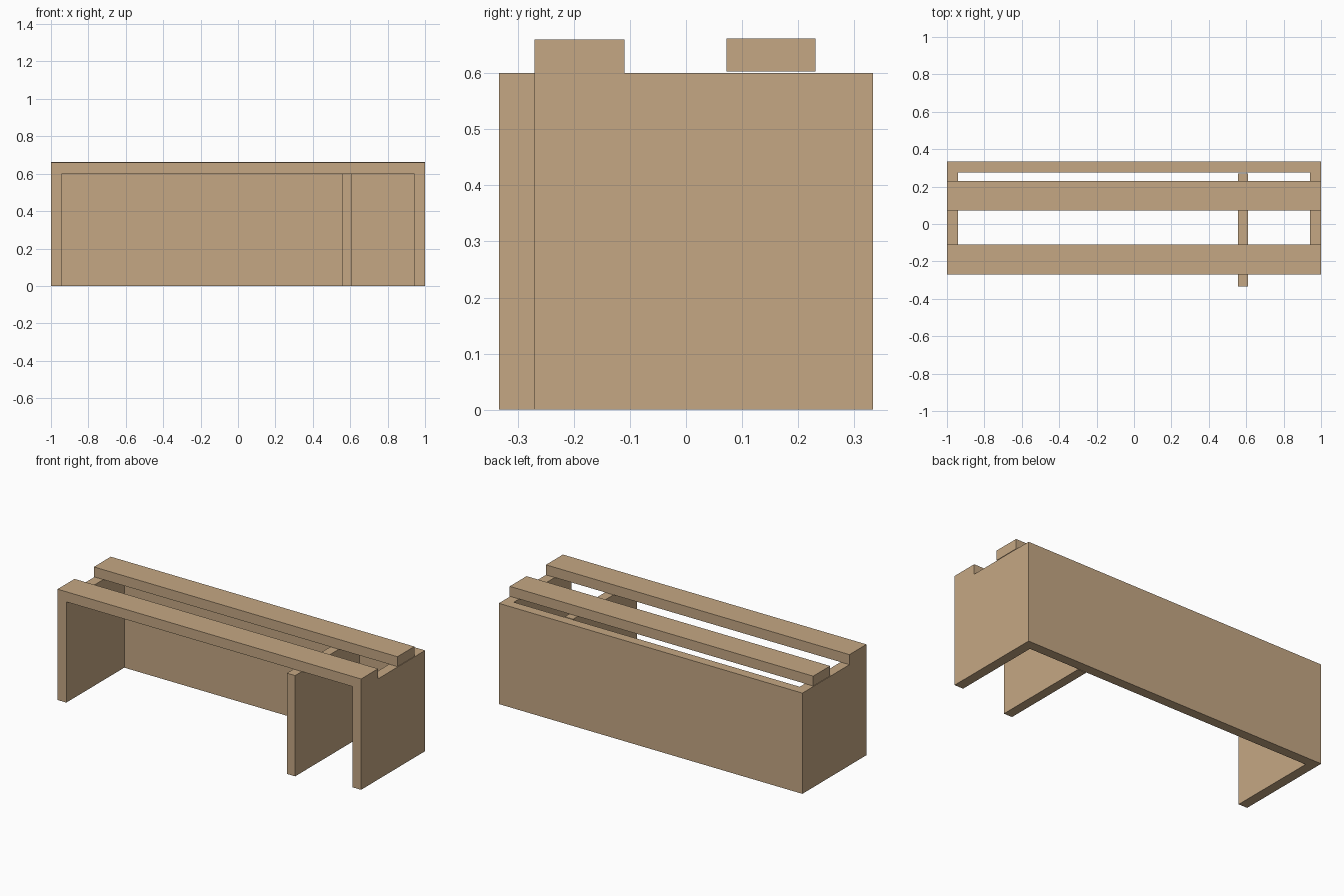
import bpy, bmesh

if "Cube" in bpy.data.objects:
    bpy.data.objects.remove(bpy.data.objects["Cube"])

wood = bpy.data.materials.new("wood")
wood.diffuse_color = (0.56, 0.39, 0.23, 1)
wood.use_nodes = True
wood.node_tree.nodes["Principled BSDF"].inputs["Base Color"].default_value = wood.diffuse_color


def prism(name, outline, z0, z1):
    """Extrude a flat xy outline from z0 up to z1."""
    bm = bmesh.new()
    face = bm.faces.new([bm.verts.new((x, y, z0)) for x, y in outline])
    top = bmesh.ops.extrude_face_region(bm, geom=[face])["geom"]
    bmesh.ops.translate(bm, vec=(0, 0, z1 - z0),
                        verts=[v for v in top if isinstance(v, bmesh.types.BMVert)])
    bmesh.ops.recalc_face_normals(bm, faces=bm.faces)
    mesh = bpy.data.meshes.new(name)
    bm.to_mesh(mesh)
    bm.free()
    mesh.materials.append(wood)
    ob = bpy.data.objects.new(name, mesh)
    bpy.context.collection.objects.link(ob)
    return ob


def box(name, x0, x1, y0, y1, z0, z1):
    return prism(name, [(x0, y0), (x1, y0), (x1, y1), (x0, y1)], z0, z1)


# U-shaped body: two side panels and the back panel in one piece
front, back, inner_back, inner = -0.27, 0.333, 0.275, 0.942
body = prism("body", [(-1, front), (-inner, front), (-inner, inner_back),
                      (inner, inner_back), (inner, front), (1, front),
                      (1, back), (-1, back)], 0, 0.6)

# Front rail, fused onto the side panels
front_rail = box("front_rail", -1, 1, front, -0.11, 0.6, 0.66)
mod = body.modifiers.new("fuse_rail", 'BOOLEAN')
mod.operation = 'UNION'
mod.solver = 'EXACT'
mod.object = front_rail
bpy.context.view_layer.objects.active = body
bpy.ops.object.modifier_apply(modifier=mod.name)
bpy.data.objects.remove(front_rail)

# Loose rear rail, hovering just above the panels
box("rear_rail", -1, 1, 0.072, 0.231, 0.603, 0.662)

# Upright divider, set forward of the body
box("divider", 0.555, 0.61, -0.333, 0.27, 0, 0.6)
